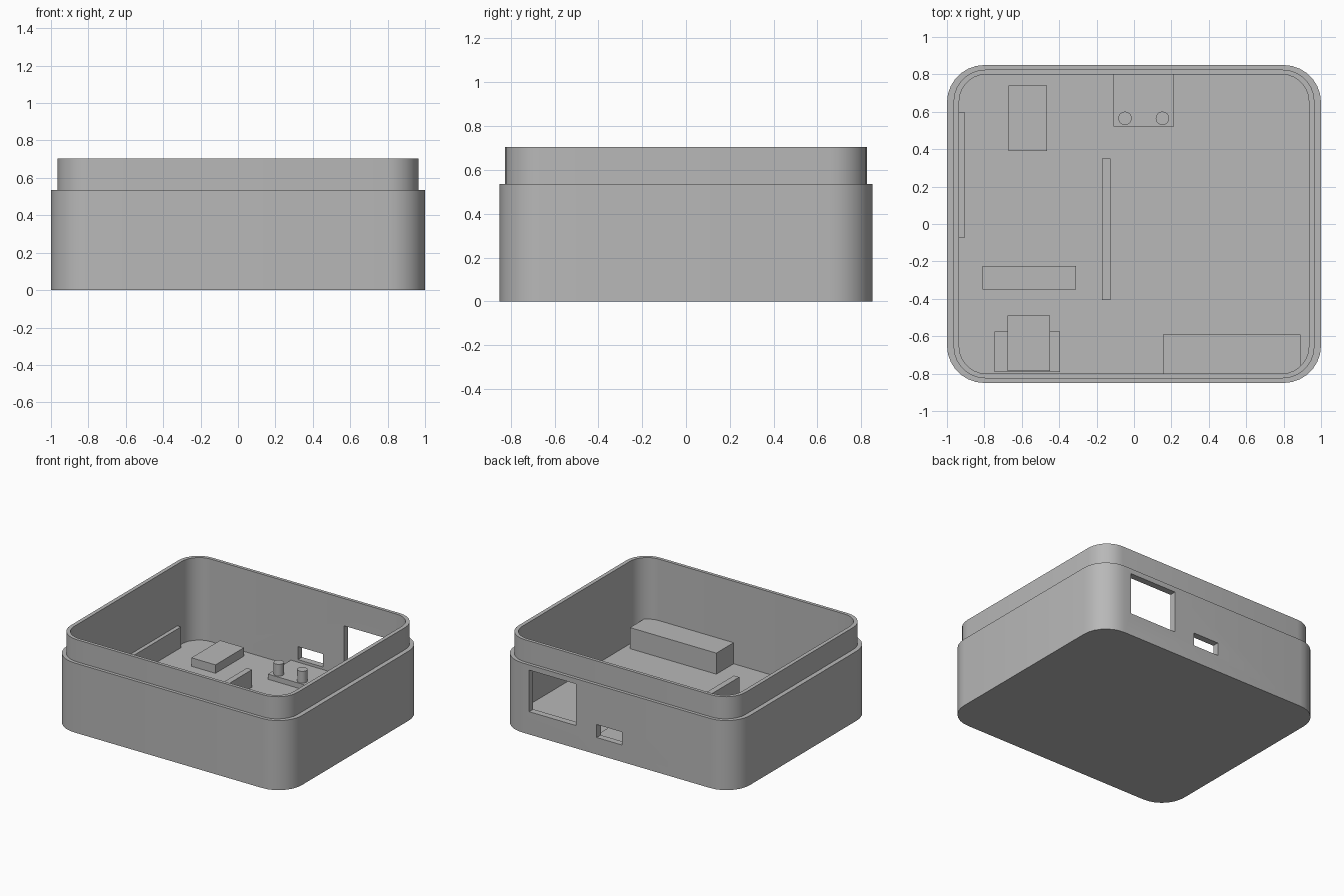
import bpy, bmesh, math

cube = bpy.data.objects.get("Cube")
if cube:
    bpy.data.objects.remove(cube, do_unlink=True)

# One plain grey plastic
grey = bpy.data.materials.new("grey_plastic")
grey.use_nodes = True
GREY = (0.48, 0.48, 0.48, 1)
grey.diffuse_color = GREY
grey.node_tree.nodes["Principled BSDF"].inputs["Base Color"].default_value = GREY

FLOOR = 0.07


def finish(name, bm):
    bmesh.ops.recalc_face_normals(bm, faces=bm.faces[:])
    mesh = bpy.data.meshes.new(name)
    bm.to_mesh(mesh)
    bm.free()
    mesh.materials.append(grey)
    obj = bpy.data.objects.new(name, mesh)
    bpy.context.collection.objects.link(obj)
    return obj


def box(name, x0, x1, y0, y1, top, bottom=FLOOR - 0.01):
    bm = bmesh.new()
    bmesh.ops.create_cube(bm, size=1)
    for v in bm.verts:
        v.co = (x1 if v.co.x > 0 else x0,
                y1 if v.co.y > 0 else y0,
                top if v.co.z > 0 else bottom)
    return finish(name, bm)


def rounded_ring(bm, hx, hy, radius, z, segments=7):
    ring = []
    for quarter, (sx, sy) in enumerate([(1, 1), (-1, 1), (-1, -1), (1, -1)]):
        for i in range(segments + 1):
            a = math.pi / 2 * (quarter + i / segments)
            ring.append(bm.verts.new((sx * (hx - radius) + radius * math.cos(a),
                                      sy * (hy - radius) + radius * math.sin(a), z)))
    return ring


# Case shell: outer wall, stepped lip, inner wall and floor
bm = bmesh.new()
sections = [(1, 0.85, 0.2, 0), (1, 0.85, 0.2, 0.535),
            (0.965, 0.825, 0.17, 0.535), (0.965, 0.825, 0.17, 0.705),
            (0.935, 0.8, 0.145, 0.705), (0.935, 0.8, 0.145, FLOOR)]
rings = [rounded_ring(bm, *s) for s in sections]
for low, high in zip(rings, rings[1:]):
    for i in range(len(low)):
        j = (i + 1) % len(low)
        bm.faces.new((low[i], low[j], high[j], high[i]))
bm.faces.new(rings[0])
bm.faces.new(rings[-1])
shell = finish("case_shell", bm)

# Openings through the back wall
cutters = [box("large_port_cutter", 0.34, 0.74, 0.7, 1, 0.495, 0.175),
           box("small_port_cutter", -0.05, 0.165, 0.7, 1, 0.23, 0.13)]
bpy.context.view_layer.objects.active = shell
for cutter in cutters:
    mod = shell.modifiers.new("port", 'BOOLEAN')
    mod.operation = 'DIFFERENCE'
    mod.solver = 'EXACT'
    mod.object = cutter
    bpy.ops.object.modifier_apply(modifier=mod.name)
for cutter in cutters:
    bpy.data.objects.remove(cutter, do_unlink=True)

# Interior supports
box("port_platform", -0.11, 0.215, 0.52, 0.81, 0.11)
box("rear_pad", -0.67, -0.465, 0.39, 0.74, 0.135)
box("side_wall_rail", -0.95, -0.905, -0.075, 0.6, 0.23)
box("center_rib", -0.17, -0.125, -0.405, 0.35, 0.205)
box("cross_block", -0.81, -0.31, -0.35, -0.225, 0.15)
box("front_block", 0.155, 0.89, -0.81, -0.59, 0.232)
box("front_base", -0.745, -0.395, -0.79, -0.575, 0.11)
box("front_pad", -0.675, -0.45, -0.785, -0.49, 0.15)

# Pegs on the platform
pegs = []
for name, x in (("right_peg", -0.048), ("left_peg", 0.152)):
    bm = bmesh.new()
    bmesh.ops.create_cone(bm, cap_ends=True, segments=24, radius1=0.036,
                          radius2=0.036, depth=0.1)
    bmesh.ops.translate(bm, verts=bm.verts[:], vec=(x, 0.565, 0.15))
    pegs.append(finish(name, bm))

# Smooth the rounded corners and pegs
bpy.ops.object.select_all(action='DESELECT')
for obj in [shell] + pegs:
    obj.select_set(True)
bpy.context.view_layer.objects.active = shell
bpy.ops.object.shade_smooth_by_angle(angle=math.radians(30))
